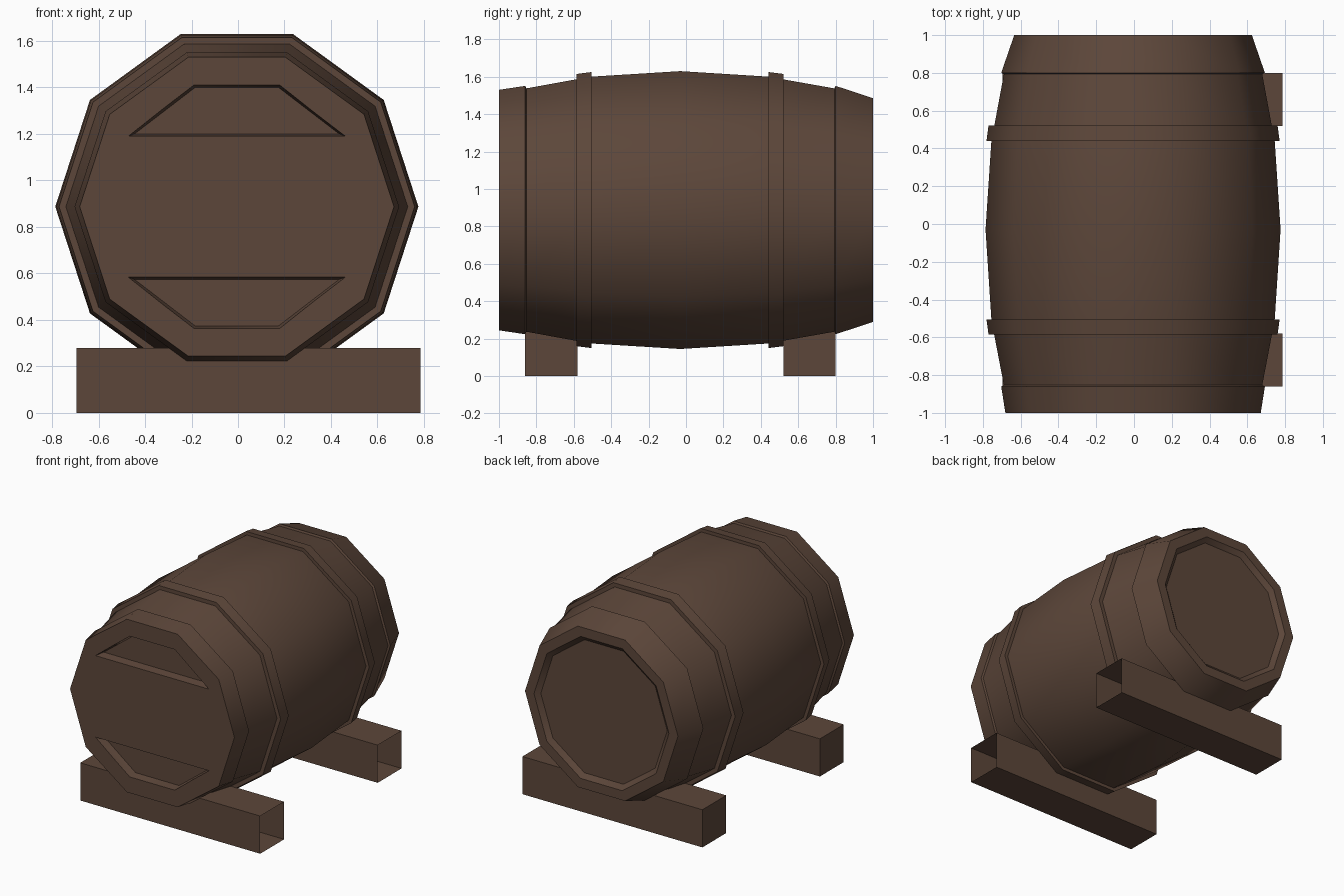
import bpy, bmesh, math

if "Cube" in bpy.data.objects:
    bpy.data.objects.remove(bpy.data.objects["Cube"])

CX, CZ, SIDES = -0.005, 0.887, 10
wood = bpy.data.materials.new("dark brown wood")
wood.diffuse_color = (0.108, 0.062, 0.042, 1)
wood.use_nodes = True
wood.node_tree.nodes["Principled BSDF"].inputs["Base Color"].default_value = wood.diffuse_color


def make(name, bm):
    bmesh.ops.recalc_face_normals(bm, faces=bm.faces)
    me = bpy.data.meshes.new(name)
    bm.to_mesh(me)
    bm.free()
    me.materials.append(wood)
    ob = bpy.data.objects.new(name, me)
    bpy.context.collection.objects.link(ob)
    return ob


def skin(bm, loops, closed=False):
    """Join successive vertex loops with quads; cap the ends unless closed."""
    n = len(loops[0])
    pairs = list(zip(loops, loops[1:])) + ([(loops[-1], loops[0])] if closed else [])
    for a, b in pairs:
        for i in range(n):
            j = (i + 1) % n
            bm.faces.new((a[i], a[j], b[j], b[i]))
    if not closed:
        bm.faces.new(loops[0])
        bm.faces.new(loops[-1])


def lathe(name, profile, closed=False):
    """Ten-sided turning around the barrel's y axis; profile is (y, radius)."""
    bm = bmesh.new()
    loops = []
    for y, r in profile:
        angles = [2 * math.pi * i / SIDES for i in range(SIDES)]
        loops.append([bm.verts.new((CX + r * math.cos(a), y, CZ + r * math.sin(a))) for a in angles])
    skin(bm, loops, closed)
    return make(name, bm)


def smooth(ob):
    bpy.ops.object.select_all(action='DESELECT')
    ob.select_set(True)
    bpy.context.view_layer.objects.active = ob
    bpy.ops.object.shade_smooth_by_angle(angle=math.radians(38))


# Barrel body: bulging staves, stepped ends and a sunken rear head
body = lathe("barrel_body", [
    (-1.0, 0.676), (-0.86, 0.698), (-0.853, 0.684), (-0.55, 0.742), (-0.505, 0.75),
    (-0.03, 0.781), (0.44, 0.75), (0.48, 0.742), (0.793, 0.684), (0.80, 0.698),
    (1.0, 0.629), (1.0, 0.555), (0.97, 0.52)])

# Two sunken trapezoid panels in the front head
for side, label in ((1, "upper"), (-1, "lower")):
    bm = bmesh.new()
    loops = []
    for t in (-1, 1):
        pts = [(-0.467 + 0.027 * t, 0.303 + 0.01 * t), (0.467 - 0.027 * t, 0.303 + 0.01 * t),
               (0.185 - 0.006 * t, 0.523 - 0.01 * t), (-0.185 + 0.006 * t, 0.523 - 0.01 * t)]
        loops.append([bm.verts.new((CX + x, -1 + 0.06 * t, CZ + side * z)) for x, z in pts])
    skin(bm, loops)
    cutter = make(label + "_panel_cutter", bm)
    cutter.hide_render = True
    mod = body.modifiers.new("panel", 'BOOLEAN')
    mod.operation, mod.solver, mod.object = 'DIFFERENCE', 'EXACT', cutter
    bpy.context.view_layer.objects.active = body
    bpy.ops.object.modifier_apply(modifier=mod.name)
    bpy.data.objects.remove(cutter)
smooth(body)

# Two hoops, wider toward the middle of the barrel
for name, outer, inner in (("front_hoop", -0.585, -0.505), ("rear_hoop", 0.522, 0.44)):
    smooth(lathe(name, [(outer, 0.725), (outer, 0.765), (inner, 0.776), (inner, 0.735)], True))

# Two support rails, hollow and open at the right end
for name, y0, y1 in (("front_rail", -0.86, -0.58), ("rear_rail", 0.52, 0.80)):
    bm = bmesh.new()
    bmesh.ops.create_cube(bm, size=1)
    for v in bm.verts:
        v.co = (0.045 + v.co.x * 1.48, (y0 + y1) / 2 + v.co.y * (y1 - y0), 0.14 + v.co.z * 0.28)
    bm.normal_update()
    bmesh.ops.delete(bm, geom=[f for f in bm.faces if f.normal.x > 0.9], context='FACES_ONLY')
    make(name, bm)
